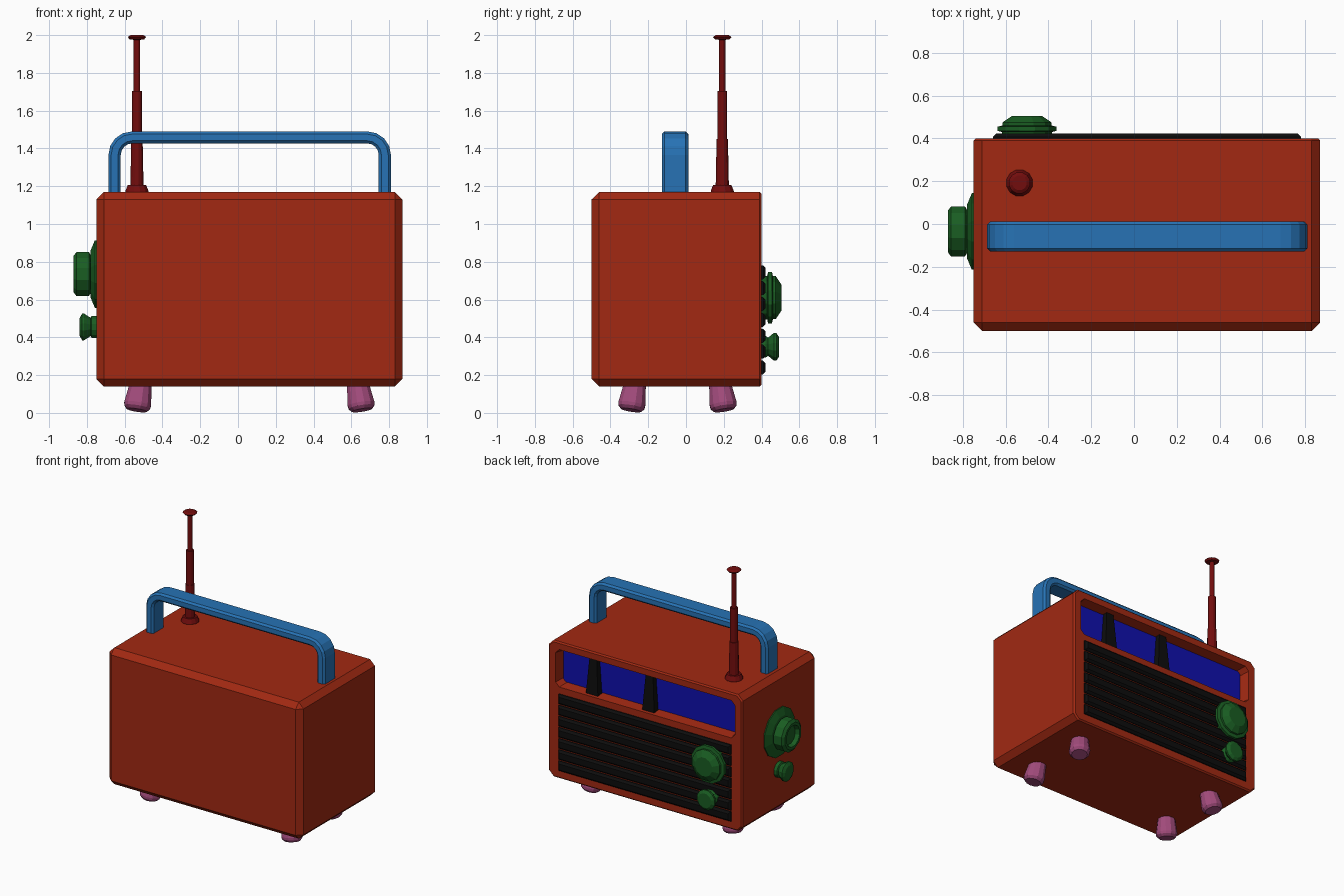
import bpy, bmesh
from math import pi, sin, cos, radians
from mathutils import Matrix, Vector

if "Cube" in bpy.data.objects:
    bpy.data.objects.remove(bpy.data.objects["Cube"])


def mat(name, r, g, b):
    m = bpy.data.materials.new(name)
    m.diffuse_color = (r, g, b, 1)
    m.use_nodes = True
    m.node_tree.nodes["Principled BSDF"].inputs["Base Color"].default_value = m.diffuse_color
    return m


RED = mat("case_red", 0.36, 0.022, 0.006)
DARK = mat("aerial_red", 0.17, 0.004, 0.004)
BLUE = mat("handle_blue", 0.02, 0.17, 0.46)
GLASS = mat("dial_blue", 0.005, 0.005, 0.42)
GREEN = mat("knob_green", 0.01, 0.11, 0.016)
BLACK = mat("grille_black", 0.004, 0.004, 0.004)
PINK = mat("foot_pink", 0.36, 0.07, 0.2)


def finish(bm, name, material):
    bmesh.ops.recalc_face_normals(bm, faces=bm.faces)
    me = bpy.data.meshes.new(name)
    bm.to_mesh(me)
    bm.free()
    me.materials.append(material)
    ob = bpy.data.objects.new(name, me)
    bpy.context.collection.objects.link(ob)
    return ob


def box_bm(x0, x1, y0, y1, z0, z1):
    bm = bmesh.new()
    size = Matrix.Diagonal((x1 - x0, y1 - y0, z1 - z0, 1))
    mid = Matrix.Translation(((x0 + x1) / 2, (y0 + y1) / 2, (z0 + z1) / 2))
    bmesh.ops.create_cube(bm, size=1, matrix=mid @ size)
    return bm


def bevel(bm, edges, width):
    bmesh.ops.bevel(bm, geom=list(edges), offset=width, segments=1, affect='EDGES')


def lathe(name, profile, matrix, material, sides=12):
    """Revolve (radius, height) points around local z, capping both ends."""
    bm = bmesh.new()
    rings = []
    for r, h in profile:
        rings.append([bm.verts.new(matrix @ Vector((r * cos(2 * pi * (i + .5) / sides),
                                                    r * sin(2 * pi * (i + .5) / sides), h)))
                      for i in range(sides)])
    for a, b in zip(rings, rings[1:]):
        for i in range(sides):
            j = (i + 1) % sides
            bm.faces.new((a[i], a[j], b[j], b[i]))
    bm.faces.new(rings[0])
    bm.faces.new(rings[-1])
    return finish(bm, name, material)


# Case: chamfered box, crisp at the back
bm = box_bm(-0.75, 0.87, -0.5, 0.4, 0.14, 1.17)
bevel(bm, [e for e in bm.edges if not all(v.co.y > 0.39 for v in e.verts)], 0.04)
bevel(bm, [e for e in bm.edges if all(v.co.y > 0.39 for v in e.verts)], 0.01)
case = finish(bm, "case", RED)

# Flared cutter for the dial recess
bm = box_bm(-0.69, 0.81, 0.32, 0.41, 0.83, 1.115)
bevel(bm, [e for e in bm.edges if abs(e.verts[0].co.y - e.verts[1].co.y) > 0.05], 0.03)
for v in bm.verts:
    if v.co.y < 0.35:
        v.co.x = 0.06 + (v.co.x - 0.06) * 0.98
        v.co.z = 0.972 + (v.co.z - 0.972) * 0.92
cutter = finish(bm, "dial_recess_cutter", RED)
cutter.hide_render = True
cutter.hide_set(True)
cut = case.modifiers.new("dial_recess", 'BOOLEAN')
cut.operation, cut.object, cut.solver = 'DIFFERENCE', cutter, 'EXACT'

# Dial glass and its two tapered pointers
finish(box_bm(-0.67, 0.79, 0.31, 0.33, 0.845, 1.10), "dial_glass", GLASS)
for i, x in enumerate((0.52, 0.05)):
    bm = box_bm(x - 0.05, x + 0.05, 0.32, 0.38, 0.835, 1.105)
    for v in bm.verts:
        if v.co.z > 1:
            v.co.x = x + (v.co.x - x) * 0.6
            v.co.y = min(v.co.y, 0.365)
    finish(bm, f"dial_pointer_{i + 1}", BLACK)

# Speaker grille slats
for i in range(7):
    z = 0.24 + i * 0.084
    bm = box_bm(-0.66, 0.78, 0.39, 0.422, z - 0.037, z + 0.037)
    bevel(bm, [e for e in bm.edges if all(v.co.y > 0.41 for v in e.verts)], 0.015)
    finish(bm, f"grille_slat_{i + 1}", BLACK)

# Knobs on the back
back = Matrix.Rotation(-pi / 2, 4, 'X')
lathe("tuning_knob", [(0.12, -0.01), (0.12, 0.03), (0.142, 0.035), (0.142, 0.055), (0.118, 0.06),
                      (0.118, 0.075), (0.072, 0.105)],
      Matrix.Translation((-0.5, 0.4, 0.61)) @ back, GREEN)
lathe("tone_knob", [(0.06, -0.01), (0.06, 0.02), (0.05, 0.035), (0.076, 0.065), (0.076, 0.078),
                    (0.055, 0.092)],
      Matrix.Translation((-0.5, 0.4, 0.35)) @ back, GREEN)

# Knobs on the side
side = Matrix.Rotation(-pi / 2, 4, 'Y')
lathe("volume_knob", [(0.185, -0.01), (0.185, 0.008), (0.13, 0.03), (0.105, 0.03), (0.121, 0.04),
                      (0.121, 0.105), (0.1, 0.12), (0.08, 0.12), (0.07, 0.09)],
      Matrix.Translation((-0.75, -0.035, 0.735)) @ side, GREEN)
lathe("power_knob", [(0.06, -0.01), (0.06, 0.025), (0.05, 0.03), (0.073, 0.065), (0.073, 0.075),
                     (0.05, 0.088)],
      Matrix.Translation((-0.75, -0.035, 0.455)) @ side, GREEN)

# Splayed feet
for sx, xn in ((-1, "left"), (1, "right")):
    for sy, yn in ((-1, "front"), (1, "back")):
        m = (Matrix.Translation((0.06 + sx * 0.575, -0.045 + sy * 0.225, 0.15))
             @ Matrix.Rotation(radians(-9 * sx), 4, 'Y') @ Matrix.Rotation(radians(9 * sy), 4, 'X'))
        lathe(f"foot_{yn}_{xn}", [(0.06, 0.02), (0.06, 0), (0.074, -0.105), (0.071, -0.122),
                                  (0.055, -0.139)], m, PINK)

# Telescopic aerial
lathe("aerial", [(0.063, 1.16), (0.063, 1.175), (0.05, 1.207), (0.036, 1.207), (0.031, 1.45),
                 (0.027, 1.45), (0.027, 1.705), (0.018, 1.705), (0.018, 1.975), (0.04, 1.978),
                 (0.051, 1.99), (0.035, 2.0)], Matrix.Translation((-0.535, 0.192, 0)), DARK)

# Carrying handle: rounded arch outline extruded in y
def arch(half, top, radius):
    pts = [(-half, 1.15)]
    for side_sign, start in ((-1, pi), (1, pi / 2)):
        for k in range(5):
            a = start - k * pi / 8
            pts.append((side_sign * (half - radius) + radius * cos(a), top - radius + radius * sin(a)))
    return pts + [(half, 1.15)]


outer, inner = arch(0.748, 1.49, 0.125), arch(0.683, 1.427, 0.062)
bm = bmesh.new()
rows = [[bm.verts.new((0.062 + x, y, z)) for x, z in pts]
        for pts, y in ((outer, -0.128), (outer, 0.012), (inner, 0.012), (inner, -0.128))]
for k in range(4):
    a, b = rows[k], rows[(k + 1) % 4]
    for i in range(len(a) - 1):
        bm.faces.new((a[i], a[i + 1], b[i + 1], b[i]))
for end in (0, -1):
    bm.faces.new([r[end] for r in rows])
bmesh.ops.recalc_face_normals(bm, faces=bm.faces)
handle = finish(bm, "handle", BLUE)
bev = handle.modifiers.new("chamfer", 'BEVEL')
bev.width, bev.segments, bev.limit_method, bev.angle_limit = 0.014, 1, 'ANGLE', radians(50)
